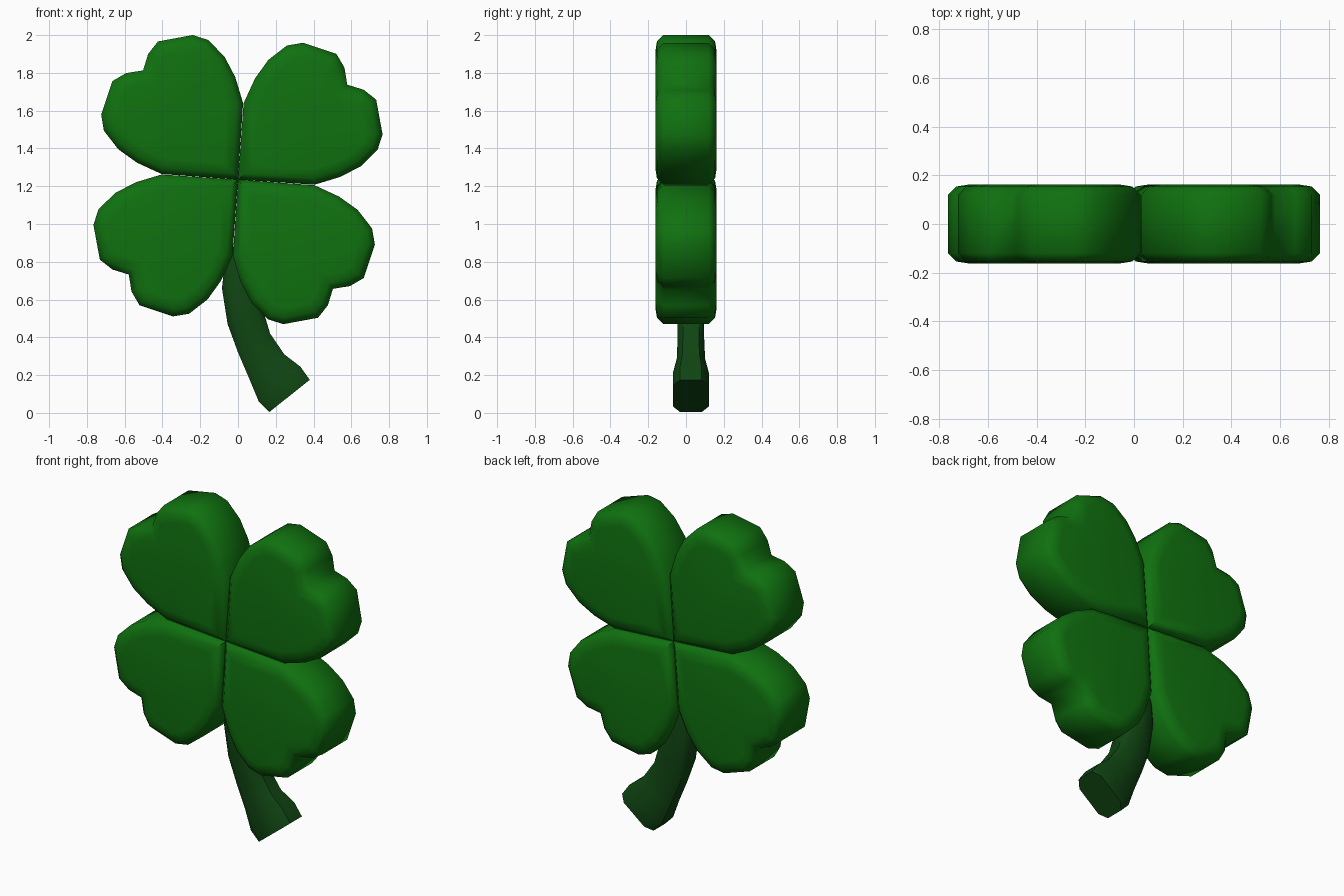
import bpy, bmesh, math
from mathutils import Vector, Matrix

cube = bpy.data.objects.get("Cube")
if cube:
    bpy.data.objects.remove(cube, do_unlink=True)


def make_material(name, color):
    mat = bpy.data.materials.new(name)
    mat.use_nodes = True
    mat.diffuse_color = color
    mat.node_tree.nodes["Principled BSDF"].inputs["Base Color"].default_value = color
    return mat


def finish(bm, name, mat, angle):
    bmesh.ops.recalc_face_normals(bm, faces=bm.faces[:])
    mesh = bpy.data.meshes.new(name)
    bm.to_mesh(mesh)
    bm.free()
    mesh.materials.append(mat)
    obj = bpy.data.objects.new(name, mesh)
    bpy.context.collection.objects.link(obj)
    bpy.ops.object.select_all(action='DESELECT')
    obj.select_set(True)
    bpy.context.view_layer.objects.active = obj
    bpy.ops.object.shade_smooth_by_angle(angle=math.radians(angle))
    return obj


leaf_green = make_material("leaf green", (0.005, 0.165, 0.005, 1))
stem_green = make_material("dark stem green", (0.005, 0.06, 0.006, 1))

# Heart outline: one half from tip to notch, then mirrored
HALF = [(0.288, 0.286), (0.419, 0.345), (0.537, 0.373), (0.661, 0.366),
        (0.735, 0.321), (0.83, 0.16), (0.814, 0.077)]
OUTLINE = [(0, 0)] + HALF + [(0.766, 0)] + [(u, -v) for u, v in reversed(HALF)]
CENTER = Vector((0, 0, 1.235))
WALL = 0.12


def make_leaf(name, degrees):
    bm = bmesh.new()
    front = [bm.verts.new((u, -WALL, v)) for u, v in OUTLINE]
    back = [bm.verts.new((u, WALL, v)) for u, v in OUTLINE]
    n = len(front)
    caps = [bm.faces.new(front), bm.faces.new(back[::-1])]
    for i in range(n):
        j = (i + 1) % n
        bm.faces.new((front[i], back[i], back[j], front[j]))
    bmesh.ops.recalc_face_normals(bm, faces=bm.faces[:])
    # Chamfered rim, then a slightly raised flat face on both sides
    for cap in caps:
        for width, rise in ((0.033, 0.034), (0.05, 0.008)):
            bmesh.ops.inset_region(bm, faces=[cap], thickness=width,
                                   depth=rise, use_even_offset=True)
    turn = Matrix.Rotation(math.radians(-degrees), 4, 'Y')
    bm.transform(Matrix.Translation(CENTER) @ turn)
    return finish(bm, name, leaf_green, 50)


for i, name in enumerate(("upper_left_leaf", "upper_right_leaf",
                          "lower_right_leaf", "lower_left_leaf")):
    make_leaf(name, 41 + 90 * i)

# Curved stem: each section spans two edge points (x, z) and a half depth
SECTIONS = [((-0.06, 0.88), (0.03, 0.88), 0.06),
            ((-0.085, 0.66), (0.08, 0.70), 0.07),
            ((-0.055, 0.47), (0.14, 0.52), 0.07),
            ((0.0, 0.32), (0.17, 0.42), 0.07),
            ((0.06, 0.18), (0.245, 0.31), 0.075),
            ((0.11, 0.06), (0.33, 0.245), 0.095),
            ((0.165, 0.004), (0.38, 0.175), 0.095)]
OCTAGON = [(1, 0.6), (0.65, 1), (-0.65, 1), (-1, 0.6),
           (-1, -0.6), (-0.65, -1), (0.65, -1), (1, -0.6)]
bm = bmesh.new()
rings = []
for a, b, depth in SECTIONS:
    a, b = Vector((a[0], 0.026, a[1])), Vector((b[0], 0.026, b[1]))
    mid, half = (a + b) / 2, (b - a) / 2
    rings.append([bm.verts.new(mid + half * s + Vector((0, depth * t, 0)))
                  for s, t in OCTAGON])
for r0, r1 in zip(rings, rings[1:]):
    for i in range(len(OCTAGON)):
        j = (i + 1) % len(OCTAGON)
        bm.faces.new((r0[i], r0[j], r1[j], r1[i]))
bm.faces.new(rings[0])
bm.faces.new(rings[-1])
finish(bm, "stem", stem_green, 50)
